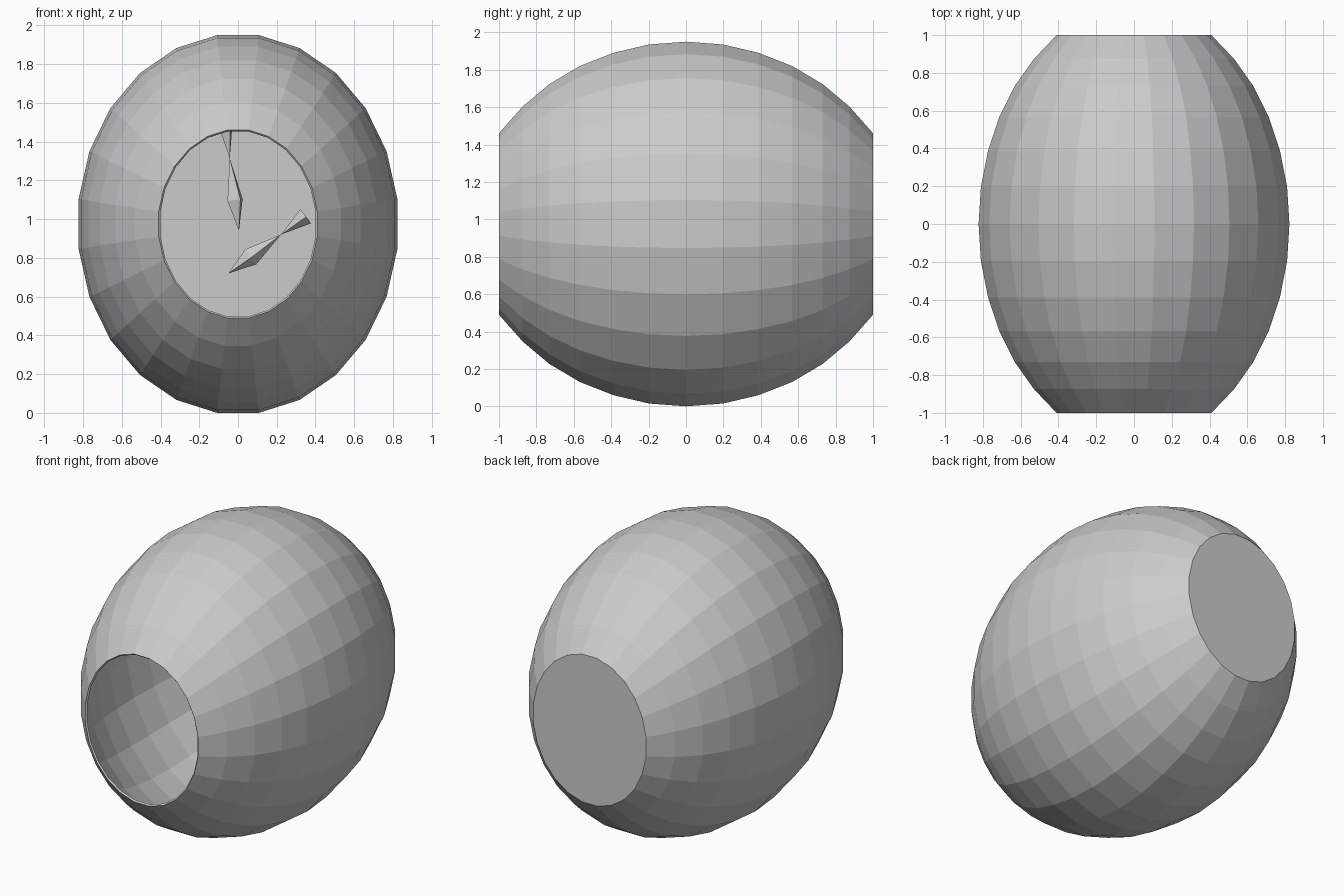
import bpy, bmesh
from math import sin, cos, pi, radians
from mathutils import Vector, Matrix

if "Cube" in bpy.data.objects:
    bpy.data.objects.remove(bpy.data.objects["Cube"])


def make_object(name, bm):
    bmesh.ops.recalc_face_normals(bm, faces=bm.faces)
    mesh = bpy.data.meshes.new(name)
    bm.to_mesh(mesh)
    bm.free()
    obj = bpy.data.objects.new(name, mesh)
    bpy.context.collection.objects.link(obj)
    return obj


def bridge(bm, a, b):
    """Join two rings; a ring of one vertex is a point."""
    n = max(len(a), len(b))
    for i in range(n):
        j = (i + 1) % n
        quad = [a[i % len(a)], a[j % len(a)], b[j % len(b)], b[i % len(b)]]
        bm.faces.new(list(dict.fromkeys(quad)))


# Bowl: 24-sided oval barrel along y, open at the front, flat at the back
SIDES, CENTRE_Z, RX, RZ = 24, 0.975, 0.83, 0.983
half = [(0.197, 0.985), (0.388, 0.939), (0.567, 0.867),
        (0.73, 0.768), (0.873, 0.645), (1.0, 0.498)]
profile = [(-y, s) for y, s in reversed(half)] + [(0, 1)] + half
bm = bmesh.new()
rings = []
for y, s in profile:
    angles = [2 * pi * (i + 0.5) / SIDES for i in range(SIDES)]
    rings.append([bm.verts.new((RX * s * cos(a), y, CENTRE_Z + RZ * s * sin(a)))
                  for a in angles])
for a, b in zip(rings, rings[1:]):
    bridge(bm, a, b)
bm.faces.new(rings[-1])
bowl = make_object("bowl", bm)
wall = bowl.modifiers.new("wall", "SOLIDIFY")
wall.thickness = 0.012
wall.offset = -1


# Fish: four-sided double-pointed body with a pyramid tail
def make_fish(name, nose, tail, radius, roll):
    axis = Vector(tail) - Vector(nose)
    length = axis.length
    frame = (Matrix.Translation(nose) @ axis.to_track_quat('Z', 'Y').to_matrix().to_4x4()
             @ Matrix.Rotation(radians(roll), 4, 'Z'))
    bm = bmesh.new()
    rings = []
    for t, r in [(0, 0), (0.29, radius), (0.68, 0), (1, radius * 0.95)]:
        count = 4 if r else 1
        rings.append([bm.verts.new(frame @ Vector((r * cos(i * pi / 2),
                                                   r * sin(i * pi / 2), t * length)))
                      for i in range(count)])
    for a, b in zip(rings, rings[1:]):
        bridge(bm, a, b)
    bm.faces.new(rings[-1])
    return make_object(name, bm)


make_fish("upper_fish", (0.005, 0, 0.94), (-0.065, 0, 1.49), 0.048, 35)
make_fish("lower_fish", (-0.05, 0, 0.72), (0.35, 0, 1.015), 0.048, 5)
